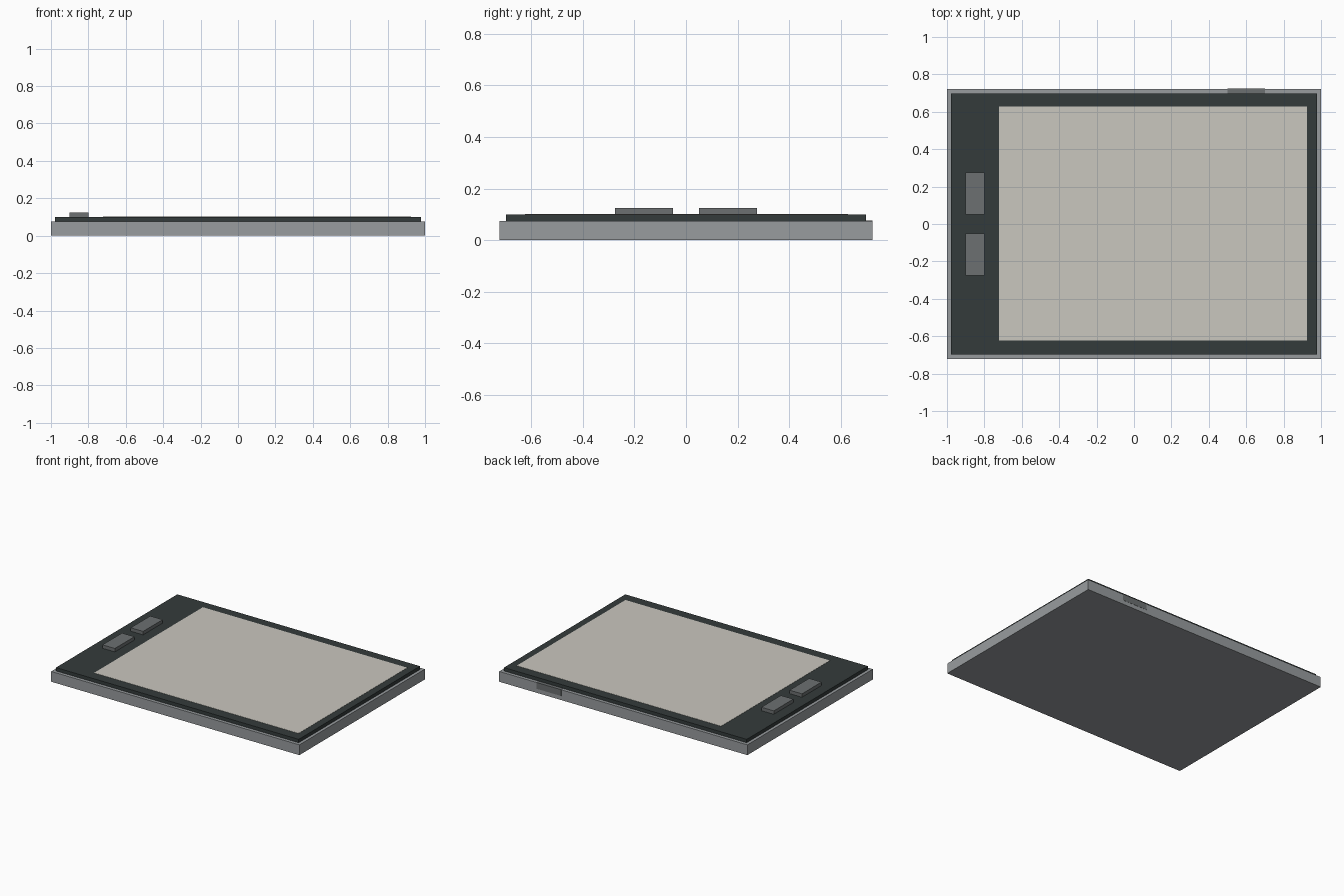
import bpy

if "Cube" in bpy.data.objects:
    bpy.data.objects.remove(bpy.data.objects["Cube"])


def material(name, r, g, b):
    """Flat colour given as sRGB 0-255, stored as linear."""
    def lin(v):
        v /= 255
        return v / 12.92 if v <= 0.04045 else ((v + 0.055) / 1.055) ** 2.4
    m = bpy.data.materials.new(name)
    m.diffuse_color = (lin(r), lin(g), lin(b), 1)
    m.use_nodes = True
    m.node_tree.nodes["Principled BSDF"].inputs["Base Color"].default_value = m.diffuse_color
    return m


def box(name, x, y, z, mat):
    """Box from (min, max) ranges on each axis."""
    bpy.ops.mesh.primitive_cube_add(size=1)
    ob = bpy.context.object
    ob.name = name
    ob.location = [(a + b) / 2 for a, b in (x, y, z)]
    ob.scale = [b - a for a, b in (x, y, z)]
    bpy.ops.object.transform_apply(location=True, rotation=False, scale=True)
    ob.data.materials.append(mat)
    return ob


silver = material("silver_grey", 152, 156, 159)
charcoal = material("charcoal", 52, 59, 59)
cream = material("warm_paper", 202, 199, 191)
grey = material("button_grey", 108, 112, 113)

# Body, raised bezel and thin screen plate
box("body", (-1, 1), (-0.722, 0.722), (0, 0.075), silver)
box("bezel", (-0.978, 0.978), (-0.698, 0.698), (0.075, 0.1), charcoal)
box("screen", (-0.723, 0.925), (-0.624, 0.628), (0.1, 0.1015), cream)

# Two page buttons, mirrored front to back
for side, label in ((-1, "front"), (1, "back")):
    y = sorted((side * 0.05, side * 0.275))
    box(label + "_button", (-0.9, -0.8), y, (0.1, 0.125), grey)

# Switch set in the back edge
box("edge_switch", (0.5, 0.7), (0.698, 0.7235), (0.03, 0.076), grey)
